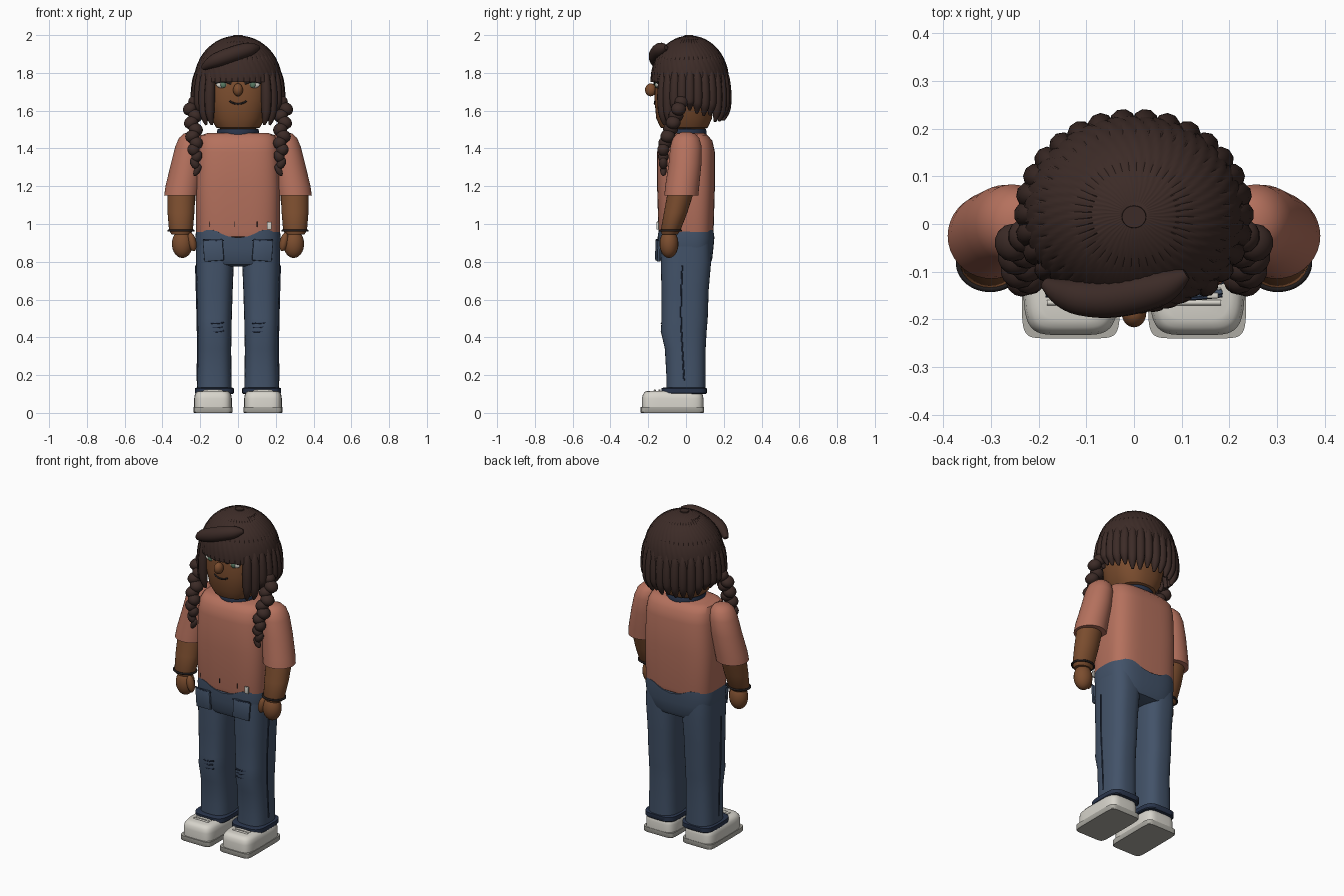
import bpy, bmesh, math, random
from math import sin, cos, pi, radians

if "Cube" in bpy.data.objects:
    bpy.data.objects.remove(bpy.data.objects["Cube"])
random.seed(3)


def mat(name, rgb):
    m = bpy.data.materials.new(name)
    m.diffuse_color = (*rgb, 1)
    m.use_nodes = True
    m.node_tree.nodes["Principled BSDF"].inputs["Base Color"].default_value = m.diffuse_color
    return m


SKIN = mat("skin", (.2, .075, .028))
HAIR = mat("hair", (.045, .024, .02))
SHIRT = mat("shirt_cloth", (.46, .165, .11))
DENIM = mat("denim", (.055, .085, .14))
NAVY = mat("navy", (.022, .035, .07))
WHITE = mat("off_white", (.68, .66, .6))
SOLE = mat("sole", (.42, .41, .37))
DARK = mat("dark", (.015, .012, .012))
GREEN = mat("iris", (.1, .2, .13))


def finish(o, material, angle=40):
    o.data.materials.append(material)
    for x in bpy.context.selected_objects:
        x.select_set(False)
    o.select_set(True)
    bpy.context.view_layer.objects.active = o
    if o.type == 'CURVE':
        bpy.ops.object.convert(target='MESH')
        o = bpy.context.object
    bpy.ops.object.shade_smooth_by_angle(angle=radians(angle))
    return o


def from_bmesh(name, bm, material, angle=40):
    bmesh.ops.recalc_face_normals(bm, faces=bm.faces)
    me = bpy.data.meshes.new(name)
    bm.to_mesh(me)
    bm.free()
    o = bpy.data.objects.new(name, me)
    bpy.context.collection.objects.link(o)
    return finish(o, material, angle)


def skin_rings(bm, rings):
    n = len(rings[0])
    for a, b in zip(rings, rings[1:]):
        for i in range(n):
            j = (i + 1) % n
            bm.faces.new((a[i], a[j], b[j], b[i]))


def loft(name, rings, material, e=2, n=40, s=1, shape=None):
    """Stack of superellipse rings (x, y, z, rx, ry)."""
    bm, loops = bmesh.new(), []
    for x, y, z, rx, ry in rings:
        loop = []
        for i in range(n):
            c, d = cos(2 * pi * i / n), sin(2 * pi * i / n)
            p = [s * x + rx * math.copysign(abs(c) ** (2 / e), c),
                 y + ry * math.copysign(abs(d) ** (2 / e), d), z]
            loop.append(bm.verts.new(shape(p) if shape else p))
        loops.append(loop)
    skin_rings(bm, loops)
    bm.faces.new(loops[0])
    bm.faces.new(loops[-1])
    return from_bmesh(name, bm, material)


def ball(name, loc, size, material, rot=(0, 0, 0), seg=20):
    bm = bmesh.new()
    bmesh.ops.create_uvsphere(bm, u_segments=seg, v_segments=seg * 2 // 3, radius=1)
    o = from_bmesh(name, bm, material)
    o.location, o.scale, o.rotation_euler = loc, size, rot
    return o


def box(name, loc, size, material, rot=(0, 0, 0), bevel=.004):
    bm = bmesh.new()
    bmesh.ops.create_cube(bm, size=1)
    bmesh.ops.scale(bm, vec=size, verts=bm.verts)
    bmesh.ops.bevel(bm, geom=bm.edges[:], offset=bevel, segments=2, affect='EDGES', profile=.5)
    o = from_bmesh(name, bm, material)
    o.location, o.rotation_euler = loc, rot
    return o


def tube(name, pts, radii, material, depth=1.0, res=3, cyclic=False):
    cu = bpy.data.curves.new(name, 'CURVE')
    cu.dimensions, cu.bevel_depth, cu.bevel_resolution = '3D', depth, res
    cu.use_fill_caps, cu.resolution_u = True, 5
    sp = cu.splines.new('NURBS')
    sp.points.add(len(pts) - 1)
    for q, p, r in zip(sp.points, pts, radii):
        q.co, q.radius = (*p, 1), r
    sp.use_endpoint_u, sp.order_u, sp.use_cyclic_u = not cyclic, 3, cyclic
    o = bpy.data.objects.new(name, cu)
    bpy.context.collection.objects.link(o)
    return finish(o, material, 60)


def hoop(name, c, rx, ry, depth, material):
    pts = [(c[0] + rx * cos(k * pi / 8), c[1] + ry * sin(k * pi / 8), c[2]) for k in range(16)]
    return tube(name, pts, [1] * 16, material, depth, cyclic=True)


# head, neck and collar
loft("head", [(0, 0, 1.5, .08, .09), (0, -.01, 1.51, .115, .125), (0, -.01, 1.56, .145, .148),
              (0, -.01, 1.66, .168, .157), (0, -.005, 1.78, .175, .16), (0, 0, 1.87, .15, .14),
              (0, 0, 1.94, .09, .09)], SKIN, 2.4)
loft("neck", [(0, 0, 1.45, .09, .09), (0, 0, 1.53, .085, .085)], SKIN)
loft("collar", [(0, 0, 1.47, .108, .108), (0, 0, 1.487, .112, .11), (0, 0, 1.503, .108, .105),
                (0, 0, 1.505, .09, .09)], NAVY)

# face
ball("nose", (0, -.187, 1.71), (.026, .03, .034), SKIN)
tube("mouth", [(-.045, -.163, 1.652), (-.025, -.166, 1.636), (.025, -.166, 1.636), (.045, -.163, 1.652)],
     [1] * 4, DARK, .005)
for s in (-1, 1):
    ball("eye", (s * .078, -.148, 1.738), (.038, .014, .02), WHITE)
    ball("iris", (s * .078, -.158, 1.738), (.015, .008, .017), GREEN)
    tube("eyelid", [(s * .035, -.166, 1.742), (s * .078, -.168, 1.764), (s * .12, -.145, 1.746)],
         [1] * 3, DARK, .006)
    ball("ear", (s * .175, .01, 1.71), (.025, .035, .045), SKIN)

# grooved hair cap with swirl and fringe
bm, loops, N = bmesh.new(), [], 264
for k in range(16):
    t = (k + 1) / 12
    loop = []
    for i in range(N):
        a = 2 * pi * i / N
        front = cos(a) > .76
        el = min(t, 1) * pi / 2
        groove = 1 - .035 * (1 - abs(sin(22 * (a + .5 * (1 - min(t, 1)))))) ** 3
        r = sin(el) * groove
        z = 1.76 + .238 * cos(el) * (.6 + .4 * groove)
        if t > 1:
            z -= (t - 1) / .333 * (.008 if front else .09)
        loop.append(bm.verts.new((.232 * r * sin(a), .02 - .208 * r * cos(a), z)))
    loops.append(loop)
inner = []
for v in loops[-1]:
    inner.append(bm.verts.new((v.co.x * .8, v.co.y * .78, v.co.z + .01)))
skin_rings(bm, loops + [inner])
bm.faces.new(loops[0])
from_bmesh("hair_cap", bm, HAIR, 50)
loft("hair_crown", [(0, .015, 1.985, .027, .025), (0, .015, 2.0, .025, .023)], HAIR, 2, 20)

# hanging locks round sides and back
for d in range(42, 319, 12):
    a = radians(d)
    side, back = abs(sin(a)), -cos(a)
    low = 1.55 + .05 * max(0, side - .7) / .3 + random.uniform(-.012, .012)
    if back < -.5:
        low = 1.525
    pts = []
    for z, k in ((1.86, .84), (1.8, .95), (1.72, .99), (1.65, 1.0), (low + .04, .99), (low, .92)):
        pts.append((.225 * k * sin(a), .02 - .195 * k * cos(a), z))
    tube("hair_lock", pts, (.3, .85, 1.05, 1.05, .85, .25), HAIR, .027)

# swept fringe lock
tube("fringe_sweep", [(-.185, -.125, 1.825), (-.15, -.15, 1.855), (-.07, -.16, 1.885), (.02, -.145, 1.915),
                      (.08, -.125, 1.93), (.11, -.105, 1.935)], (.35, .9, 1.1, 1.1, .9, .3), HAIR, .038, 5)

# braids
for s in (-1, 1):
    for k in range(11):
        t = k / 10
        r = .040 * (1 - t) ** .8 + .017 if k else .036
        r = min(r, .04)
        w = (.014 if k % 2 else -.014) * (1 - .6 * t)
        ball("braid_knot", (s * (.243 - .022 * t + w), -.025 - .095 * min(1, t * 1.5), 1.645 - .36 * t),
             (r, r, .034), HAIR, (0, s * (.5 if k % 2 else -.5), 0), 14)

# shirt
loft("shirt", [(0, 0, .925, .2, .13), (0, 0, .935, .216, .142), (0, 0, .96, .223, .146), (0, 0, 1.2, .224, .153),
               (0, 0, 1.38, .216, .153), (0, 0, 1.44, .208, .14), (0, 0, 1.47, .195, .115),
               (0, 0, 1.482, .16, .095)], SHIRT, 3.4, 56)
box("shirt_tag", (.165, -.15, .99), (.024, .012, .04), WHITE, bevel=.002)
for x in (-.15, .1, -.02):
    tube("hem_stitch", [(x, -.151, .985), (x, -.151, 1.0), (x, -.151, 1.012)], [1] * 3, DARK, .002, 1)

# arms
for s in (-1, 1):
    loft("sleeve", [(.24, 0, 1.487, .02, .02), (.243, 0, 1.478, .045, .048), (.248, 0, 1.455, .065, .07),
                    (.255, 0, 1.41, .077, .083), (.27, -.005, 1.32, .085, .087), (.292, -.02, 1.2, .092, .09),
                    (.299, -.025, 1.15, .092, .09), (.299, -.025, 1.15, .075, .075)], SHIRT, 2, 36, s)
    loft("forearm", [(.3, -.025, 1.18, .075, .07), (.302, -.055, 1.06, .071, .062), (.302, -.082, .965, .063, .052),
                     (.302, -.086, .945, .05, .042)], SKIN, 2, 28, s)
    hoop("bracelet", (s * .302, -.082, .965), .067, .056, .006, DARK)
    ball("hand", (s * .295, -.09, .895), (.055, .05, .075), SKIN)
    ball("thumb", (s * .243, -.112, .905), (.022, .024, .05), SKIN, (0, s * .2, 0))


# jeans: hips with dipped waistline, legs, pockets, seams
def dip(p):
    if p[2] > .93:
        p[2] -= .04 * max(0, 1 - (p[0] / .12) ** 2)
    return p


loft("jeans_hips", [(0, 0, .775, .12, .09), (0, 0, .785, .17, .125), (0, 0, .81, .208, .138), (0, 0, .87, .221, .145),
                    (0, 0, .925, .226, .15), (0, 0, .967, .222, .15), (0, 0, .967, .2, .12)],
     DENIM, 3.2, 56, 1, dip)
for s in (-1, 1):
    loft("jeans_leg", [(.122, 0, .9, .1, .13), (.122, 0, .8, .1, .133), (.123, -.005, .65, .095, .125),
                       (.124, -.007, .5, .091, .122), (.124, -.012, .43, .09, .121), (.124, -.004, .34, .088, .108),
                       (.125, 0, .2, .09, .104), (.125, 0, .12, .092, .104)], DENIM, 2.7, 40, s)
    loft("jeans_cuff", [(.125, -.01, .1, .098, .116), (.125, -.01, .105, .103, .12), (.125, -.01, .13, .103, .12),
                        (.125, -.01, .135, .09, .105)], NAVY, 4, 40, s)
    box("front_pocket", (s * .13, -.15, .86), (.105, .014, .112), DENIM, (0, s * .08, s * .12))
    tube("pocket_trim", [(s * .075, -.158, .913), (s * .13, -.158, .915), (s * .185, -.15, .918)], [1] * 3, NAVY, .004, 1)
    tube("side_seam", [(s * .224, -.02, .78), (s * .217, -.03, .55), (s * .213, -.02, .35), (s * .216, -.01, .17)],
         [1] * 4, NAVY, .004, 1)
    for k in range(3):
        z, w = .475 - .022 * k, .035 - .006 * (k % 2)
        tube("knee_rip", [(s * .11 - w, -.127, z), (s * .11, -.133, z - .004), (s * .11 + w, -.127, z + .004)],
             [1] * 3, NAVY, .004, 1)

    # shoes
    loft("shoe_sole", [(.1325, -.0725, 0, .1, .165), (.1325, -.0725, .004, .103, .1675),
                       (.1325, -.0725, .03, .103, .1675)], SOLE, 9, 56, s)
    loft("shoe_upper", [(.1325, -.07, .028, .1, .163), (.1325, -.07, .075, .1, .163), (.1325, -.07, .098, .096, .158),
                        (.1325, -.07, .112, .085, .147), (.1325, -.07, .117, .07, .13)], WHITE, 5, 56, s)
    for y in (-.14, -.165):
        tube("shoe_lace", [(s * .1325 - .05, y, .116), (s * .1325, y, .121), (s * .1325 + .05, y, .116)],
             [1] * 3, WHITE, .006, 2)
